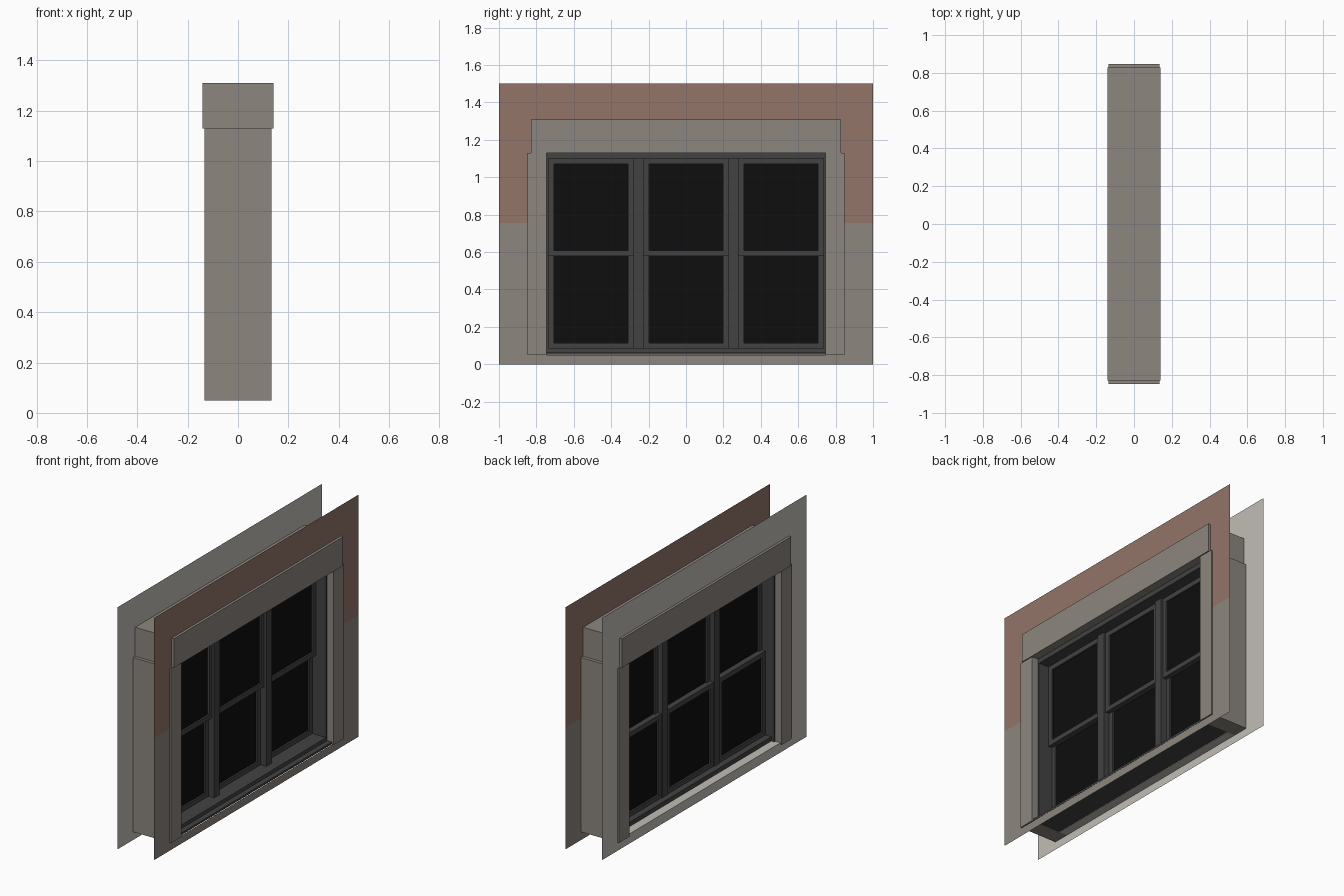
import bpy, bmesh

if "Cube" in bpy.data.objects:
    bpy.data.objects.remove(bpy.data.objects["Cube"])


def srgb(r, g, b):
    def lin(c):
        c /= 255
        return c / 12.92 if c <= 0.04045 else ((c + 0.055) / 1.055) ** 2.4
    return (lin(r), lin(g), lin(b), 1)


def material(name, rgb):
    m = bpy.data.materials.new(name)
    m.diffuse_color = srgb(*rgb)
    m.use_nodes = True
    m.node_tree.nodes["Principled BSDF"].inputs["Base Color"].default_value = m.diffuse_color
    return m


STONE = material("grey stone", (140, 134, 126))
BRICK = material("dull brick", (146, 117, 104))
PLASTER = material("pale plaster", (193, 190, 183))
FRAME = material("charcoal paint", (66, 66, 66))
GLASS = material("black glass", (14, 14, 14))


def finish(name, bm, mats):
    me = bpy.data.meshes.new(name)
    bm.to_mesh(me)
    bm.free()
    for m in mats:
        me.materials.append(m)
    ob = bpy.data.objects.new(name, me)
    bpy.context.collection.objects.link(ob)
    return ob


def add_box(bm, x, y, z):
    v = bmesh.ops.create_cube(bm, size=1)["verts"]
    for p in v:
        p.co = [(r[0] + r[1]) / 2 + c * (r[1] - r[0]) for r, c in zip((x, y, z), p.co)]


def boxes(name, mat, *parts):
    bm = bmesh.new()
    for p in parts:
        add_box(bm, *p)
    return finish(name, bm, [mat])


# Thin wall sheets with an opening; the outside one is split by height
def wall(name, x, low, high, split=0.755):
    bm = bmesh.new()
    ys, zs = (-1, -0.8, 0.8, 1), (0, 0.05, split, 1.2, 1.5)
    grid = [[bm.verts.new((x, y, z)) for z in zs] for y in ys]
    for i in range(3):
        for j in range(4):
            if i == 1 and j in (1, 2):
                continue
            q = [grid[i][j], grid[i + 1][j], grid[i + 1][j + 1], grid[i][j + 1]]
            f = bm.faces.new(q if x > 0 else q[::-1])
            f.material_index = int(zs[j] >= split)
    finish(name, bm, [low, high])


wall("outside_wall", 0.125, STONE, BRICK)
wall("inside_wall", -0.125, PLASTER, PLASTER)

# Stone surround
for side, a, b in (("left", -0.848, -0.745), ("right", 0.745, 0.848)):
    boxes(side + "_jamb", STONE, ((-0.134, 0.134), (a, b), (0.05, 1.13)))
boxes("lintel", STONE, ((-0.141, 0.141), (-0.828, 0.828), (1.13, 1.31)))
boxes("inside_sill", PLASTER, ((-0.125, -0.07), (-0.745, 0.745), (0.05, 0.06)))

# Fixed frame: sides, head, bottom with a projecting lip, two mullions
D = (-0.09, 0.09)
boxes("window_frame", FRAME,
      (D, (-0.746, -0.735), (0.06, 1.13)), (D, (0.735, 0.746), (0.06, 1.13)),
      (D, (-0.735, 0.735), (1.10, 1.131)),
      ((-0.07, 0.09), (-0.745, 0.745), (0.052, 0.087)),
      ((0.09, 0.124), (-0.745, 0.745), (0.052, 0.065)))
boxes("mullions", FRAME, *[((-0.035, 0.034), (c - 0.027, c + 0.027), (0.087, 1.10))
                           for c in (-0.255, 0.255)])


# Sliding sashes: the upper sits further out than the lower
def sash(name, x, y, z, t=0.03):
    (y0, y1), (z0, z1) = y, z
    boxes(name, FRAME,
          (x, (y0, y0 + t), z), (x, (y1 - t, y1), z),
          (x, (y0 + t, y1 - t), (z0, z0 + t)), (x, (y0 + t, y1 - t), (z1 - t, z1)))
    m = (x[0] + x[1]) / 2
    boxes(name + "_glass", GLASS,
          ((m - 0.002, m + 0.002), (y0 + t, y1 - t), (z0 + t, z1 - t)))


for label, c in (("left", -0.508), ("middle", 0), ("right", 0.508)):
    y = (c - 0.228, c + 0.228)
    sash(label + "_upper_sash", (-0.005, 0.02), y, (0.578, 1.10))
    sash(label + "_lower_sash", (-0.03, -0.005), y, (0.085, 0.608))
